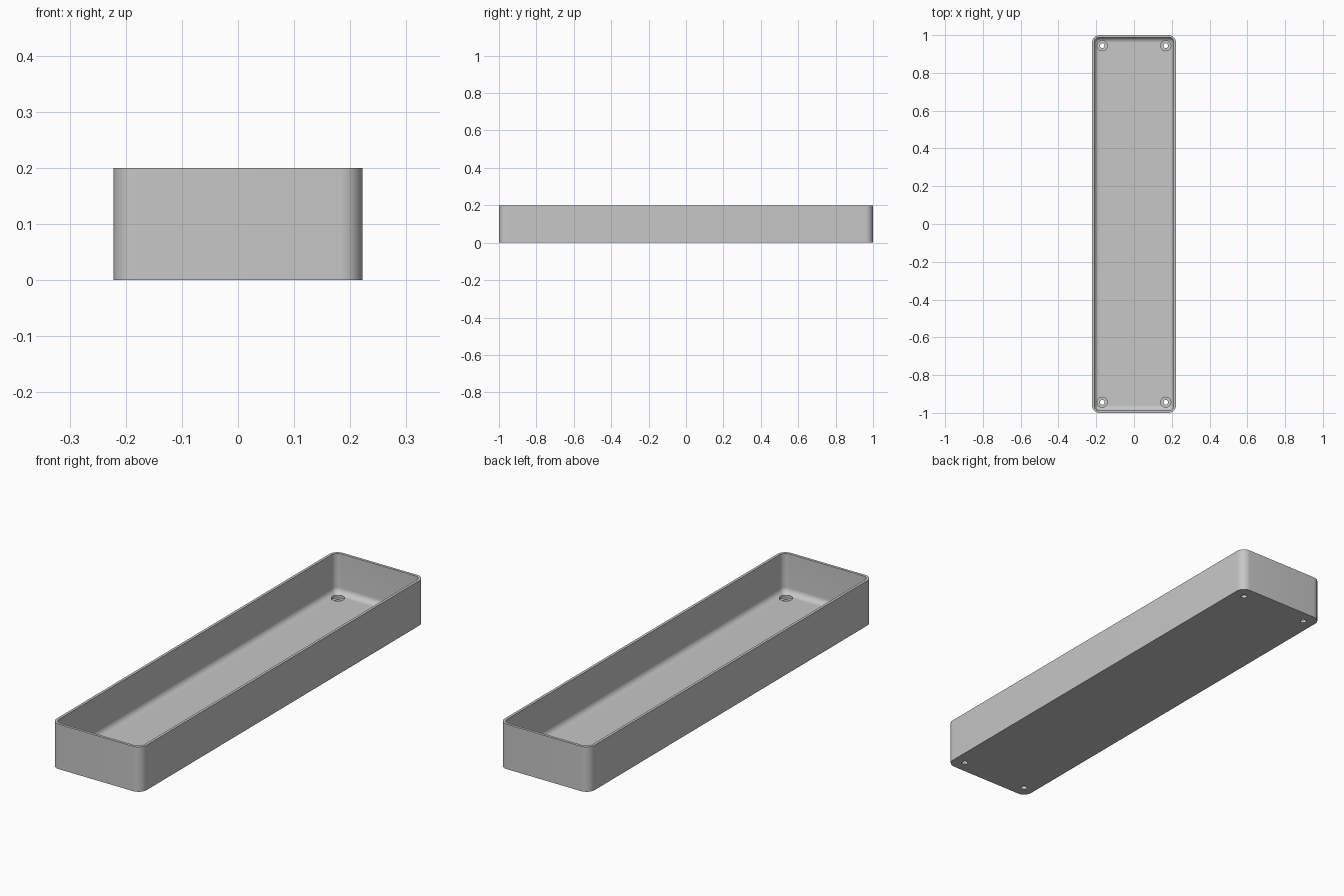
import bpy
import bmesh
from math import cos, sin, pi, radians

HALF_X, HALF_Y, HEIGHT = 0.222, 1.0, 0.2
CORNER, WALL, FLOOR, FILLET = 0.04, 0.012, 0.023, 0.026
HOLE_X, HOLE_Y = 0.168, 0.944
STEPS = 10

cube = bpy.data.objects.get("Cube")
if cube:
    bpy.data.objects.remove(cube, do_unlink=True)

# Plain grey material
grey = bpy.data.materials.new("plain grey")
grey.use_nodes = True
colour = (0.57, 0.57, 0.57, 1)
grey.diffuse_color = colour
grey.node_tree.nodes["Principled BSDF"].inputs["Base Color"].default_value = colour


def rounded_ring(bm, inset, z):
    """One rounded rectangle, inset from the outer outline."""
    radius = max(CORNER - inset, 0.001)
    cx, cy = HALF_X - inset - radius, HALF_Y - inset - radius
    ring = []
    for quarter, (sx, sy) in enumerate([(1, 1), (-1, 1), (-1, -1), (1, -1)]):
        for i in range(STEPS + 1):
            a = (quarter + i / STEPS) * pi / 2
            ring.append(bm.verts.new((sx * cx + radius * cos(a),
                                      sy * cy + radius * sin(a), z)))
    return ring


def make_object(name, bm):
    bmesh.ops.recalc_face_normals(bm, faces=bm.faces)
    mesh = bpy.data.meshes.new(name)
    bm.to_mesh(mesh)
    bm.free()
    mesh.materials.append(grey)
    obj = bpy.data.objects.new(name, mesh)
    bpy.context.collection.objects.link(obj)
    return obj


# Tray shell: outer wall, rim, inner wall, then a fillet down to the floor
profile = [(0, 0), (0, HEIGHT), (WALL, HEIGHT)]
for i in range(STEPS + 1):
    a = i / STEPS * pi / 2
    profile.append((WALL + FILLET * (1 - cos(a)), FLOOR + FILLET * (1 - sin(a))))

bm = bmesh.new()
rings = [rounded_ring(bm, inset, z) for inset, z in profile]
for low, high in zip(rings, rings[1:]):
    for i in range(len(low)):
        j = (i + 1) % len(low)
        bm.faces.new((low[i], low[j], high[j], high[i]))
bm.faces.new(rings[0])
bm.faces.new(rings[-1])
tray = make_object("tray", bm)

# Stepped screw holes: narrow through hole under a wide shallow recess
steps = [(0.013, -0.02), (0.013, 0.012), (0.027, 0.012), (0.027, 0.06)]
bm = bmesh.new()
for sx in (-1, 1):
    for sy in (-1, 1):
        loops = []
        for radius, z in steps:
            loops.append([bm.verts.new((sx * HOLE_X + radius * cos(k * pi / 16),
                                        sy * HOLE_Y + radius * sin(k * pi / 16), z))
                          for k in range(32)])
        for low, high in zip(loops, loops[1:]):
            for i in range(32):
                j = (i + 1) % 32
                bm.faces.new((low[i], low[j], high[j], high[i]))
        bm.faces.new(loops[0])
        bm.faces.new(loops[-1])
cutter = make_object("screw_hole_cutter", bm)
cutter.hide_render = True

# Cut the holes and discard the cutter
bpy.ops.object.select_all(action="DESELECT")
bpy.context.view_layer.objects.active = tray
tray.select_set(True)
cut = tray.modifiers.new("screw holes", "BOOLEAN")
cut.operation = "DIFFERENCE"
cut.solver = "EXACT"
cut.object = cutter
bpy.ops.object.modifier_apply(modifier=cut.name)
bpy.data.objects.remove(cutter, do_unlink=True)
bpy.ops.object.shade_smooth_by_angle(angle=radians(30))
